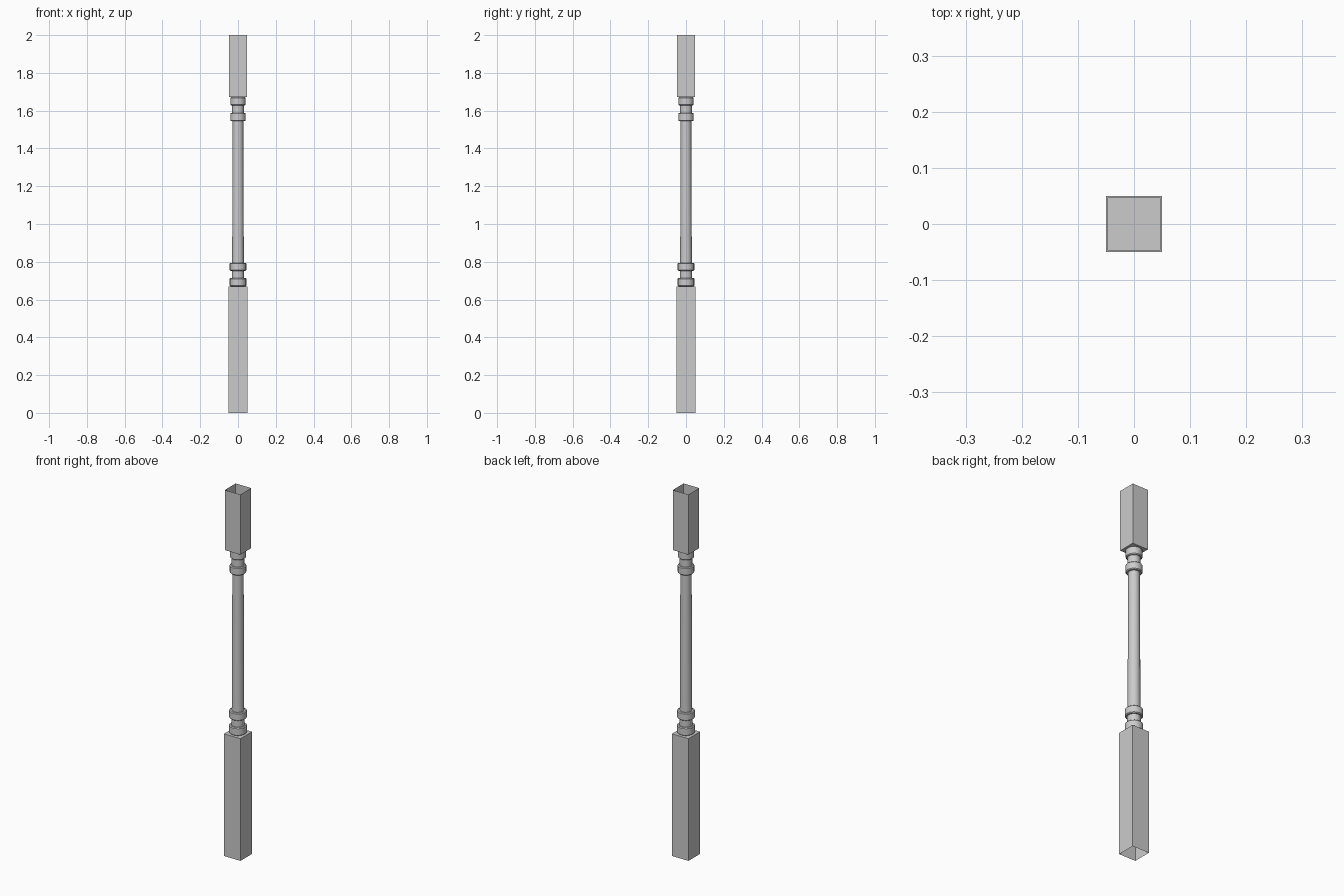
import bpy, bmesh
from math import sin, cos, pi

if "Cube" in bpy.data.objects:
    bpy.data.objects.remove(bpy.data.objects["Cube"])

SIDES = 20


def finish(name, bm, smooth=False):
    bmesh.ops.recalc_face_normals(bm, faces=bm.faces)
    me = bpy.data.meshes.new(name)
    bm.to_mesh(me)
    bm.free()
    ob = bpy.data.objects.new(name, me)
    bpy.context.collection.objects.link(ob)
    if smooth:
        bpy.context.view_layer.objects.active = ob
        ob.select_set(True)
        bpy.ops.object.shade_smooth_by_angle(angle=0.6)
        ob.select_set(False)


def block(name, half, z_open, z_cap):
    """Square hollow block, open on its outer end, capped where the turning starts."""
    bm = bmesh.new()
    corners = [(-half, -half), (half, -half), (half, half), (-half, half)]
    a = [bm.verts.new((x, y, z_open)) for x, y in corners]
    b = [bm.verts.new((x, y, z_cap)) for x, y in corners]
    for i in range(4):
        j = (i + 1) % 4
        bm.faces.new((a[i], a[j], b[j], b[i]))
    bm.faces.new(b)
    finish(name, bm)


def turning(name, profile):
    """Revolve a (radius, z) profile around the post axis."""
    bm = bmesh.new()
    rings = [[bm.verts.new((r * cos(2 * pi * i / SIDES), r * sin(2 * pi * i / SIDES), z))
              for i in range(SIDES)] for r, z in profile]
    for lo, hi in zip(rings, rings[1:]):
        for i in range(SIDES):
            j = (i + 1) % SIDES
            bm.faces.new((lo[i], lo[j], hi[j], hi[i]))
    finish(name, bm, True)


def collar(r, z0, z1, c=0.004):
    """Profile points of a raised ring with small chamfers."""
    return [(r - c, z0), (r, z0 + c), (r, z1 - c), (r - c, z1)]


# Square ends
block("bottom_block", 0.05, 0.0, 0.668)
block("top_block", 0.047, 2.0, 1.672)

# Turned middle: lower collars, tapered shaft, upper collars
turning("turned_shaft",
        [(0.036, 0.668)] + collar(0.044, 0.670, 0.714)
        + [(0.033, 0.714), (0.033, 0.752)] + collar(0.044, 0.752, 0.794)
        + [(0.031, 0.794), (0.028, 1.545)] + collar(0.041, 1.545, 1.588)
        + [(0.031, 1.588), (0.031, 1.628)] + collar(0.040, 1.628, 1.672))
